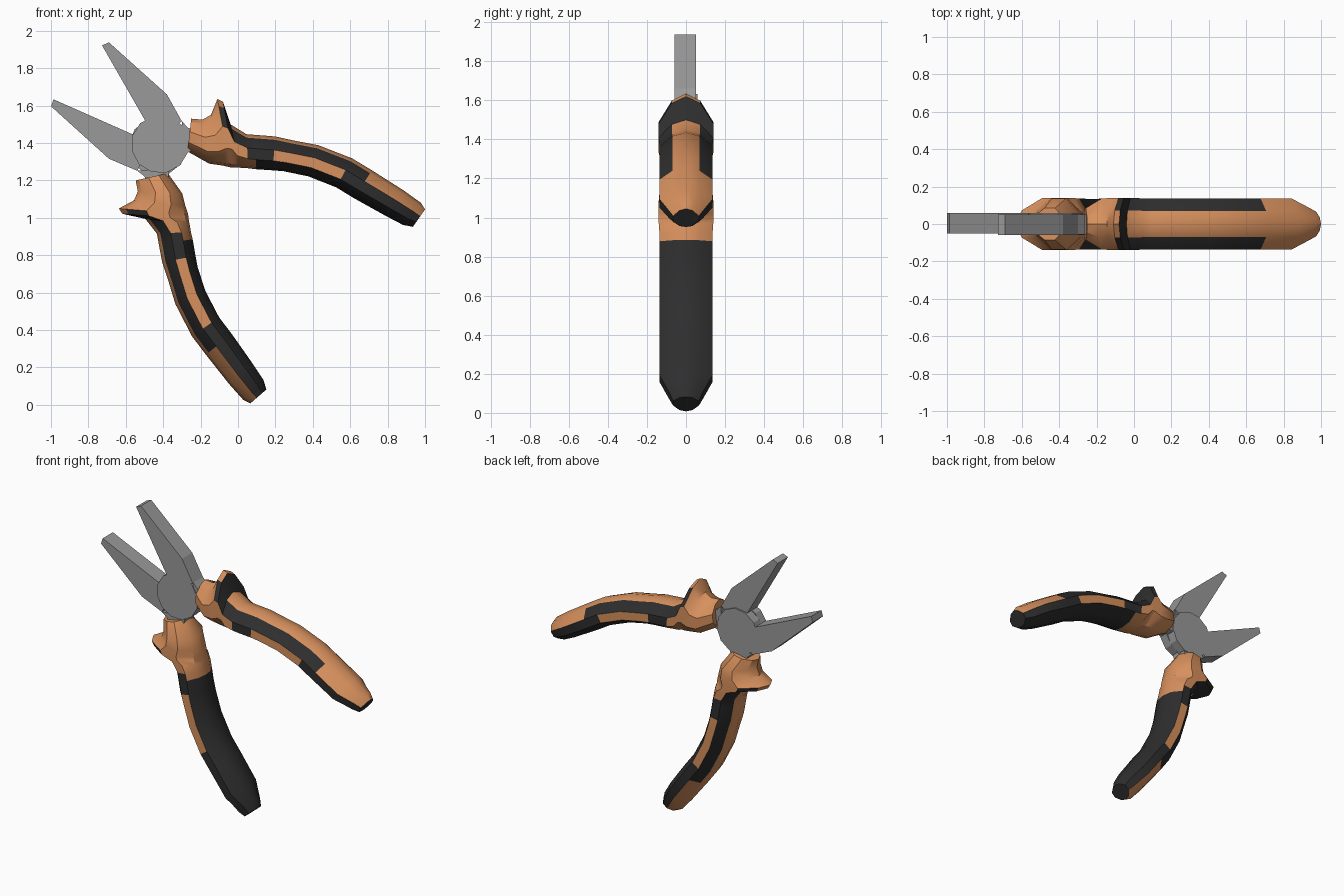
import bpy, bmesh, math
from mathutils import Matrix, Vector

if "Cube" in bpy.data.objects:
    bpy.data.objects.remove(bpy.data.objects["Cube"])


def material(name, rgb):
    m = bpy.data.materials.new(name)
    m.diffuse_color = (*rgb, 1)
    m.use_nodes = True
    m.node_tree.nodes["Principled BSDF"].inputs["Base Color"].default_value = m.diffuse_color
    return m


STEEL = material("grey_steel", (0.32, 0.32, 0.32))
ORANGE = material("orange_grip", (0.68, 0.28, 0.11))
BLACK = material("black_rubber", (0.027, 0.027, 0.027))

# Half turn about the pliers' own axis gives the second half
pivot = Vector((-0.364, 0, 1.334))
a = math.radians(42)
FLIP = (Matrix.Translation(pivot)
        @ Matrix.Rotation(math.pi, 4, Vector((math.cos(a), 0, -math.sin(a))))
        @ Matrix.Translation(-pivot))


def finish(bm, name, mats, flip, smooth):
    bmesh.ops.recalc_face_normals(bm, faces=bm.faces)
    if flip:
        bm.transform(FLIP)
    me = bpy.data.meshes.new(name)
    bm.to_mesh(me)
    bm.free()
    for m in mats:
        me.materials.append(m)
    if smooth:
        me.polygons.foreach_set("use_smooth", [True] * len(me.polygons))
        me.set_sharp_from_angle(angle=math.radians(32))
    ob = bpy.data.objects.new(name, me)
    bpy.context.collection.objects.link(ob)


def slab(bm, pts, y0, y1):
    """Prism: outline in x-z, pushed from y0 to y1."""
    f = bm.faces.new([bm.verts.new((x, y0, z)) for x, z in pts])
    r = bmesh.ops.extrude_face_region(bm, geom=[f])
    vs = [v for v in r["geom"] if isinstance(v, bmesh.types.BMVert)]
    bmesh.ops.translate(bm, verts=vs, vec=(0, y1 - y0, 0))


# Grip stations: outer x, z, inner x, z, half width
GRIP = [
    (-0.25, 1.53, -0.27, 1.355, 0.085),
    (-0.19, 1.525, -0.155, 1.29, 0.135),
    (-0.145, 1.55, -0.085, 1.28, 0.14),
    (-0.11, 1.635, -0.04, 1.27, 0.14),
    (-0.08, 1.62, -0.015, 1.27, 0.14),
    (-0.04, 1.50, 0.01, 1.268, 0.14),
    (0.045, 1.447, 0.055, 1.265, 0.136),
    (0.10, 1.443, 0.095, 1.26, 0.135),
    (0.20, 1.435, 0.185, 1.254, 0.135),
    (0.295, 1.414, 0.245, 1.249, 0.135),
    (0.43, 1.388, 0.375, 1.222, 0.135),
    (0.61, 1.318, 0.525, 1.163, 0.135),
    (0.716, 1.254, 0.62, 1.105, 0.135),
    (0.885, 1.147, 0.785, 1.013, 0.135),
    (0.978, 1.08, 0.882, 0.962, 0.085),
    (1.0, 1.045, 0.935, 0.952, 0.066),
]
# Cross-section: depth from outer to inner edge, share of half width
HALF = [(0, 0), (0.1, 0.52), (0.4, 1), (0.72, 1), (0.95, 0.5), (1, 0)]
RING = HALF + [(t, -w) for t, w in HALF[-2:0:-1]]


def is_black(i, band):
    if band == 0:                      # outer ridge: back of the thumb guard
        return i == 4
    if band == 1:                      # stripe along the shoulder
        return 3 <= i < 12
    if band == 2:                      # side: frame around the orange inlay
        return i in (6, 7) or i >= 11
    return i >= 7                      # inner side


def grip(name, flip):
    bm = bmesh.new()
    rings = []
    for ox, oz, ix, iz, w in GRIP:
        rings.append([bm.verts.new((ox + (ix - ox) * t, w * y, oz + (iz - oz) * t))
                      for t, y in RING])
    n = len(RING)
    for i in range(len(rings) - 1):
        for j in range(n):
            k = (j + 1) % n
            f = bm.faces.new((rings[i][j], rings[i][k], rings[i + 1][k], rings[i + 1][j]))
            f.material_index = int(is_black(i, min(j, n - 1 - j)))
    bm.faces.new(rings[0])
    bm.faces.new(rings[-1]).material_index = 1
    finish(bm, name, [ORANGE, BLACK], flip, True)


def jaw(name, flip):
    bm = bmesh.new()
    # tapered jaw
    slab(bm, [(-0.727, 1.922), (-0.69, 1.938), (-0.38, 1.66), (-0.30, 1.516),
              (-0.417, 1.44), (-0.497, 1.521)], -0.06, 0.05)
    # half-lap joint disc
    disc = [(-0.417 + 0.155 * math.cos(math.radians(13 + 30 * k)),
             1.393 + 0.155 * math.sin(math.radians(13 + 30 * k))) for k in range(12)]
    slab(bm, disc, -0.06, 0.0)
    # tang running into the grip
    slab(bm, [(-0.30, 1.516), (-0.265, 1.48), (-0.2, 1.47), (-0.2, 1.37),
              (-0.30, 1.34)], -0.055, 0.05)
    finish(bm, name, [STEEL], flip, False)


for side, flip in (("upper", False), ("lower", True)):
    grip(side + "_grip", flip)
    jaw(side + "_jaw", flip)
